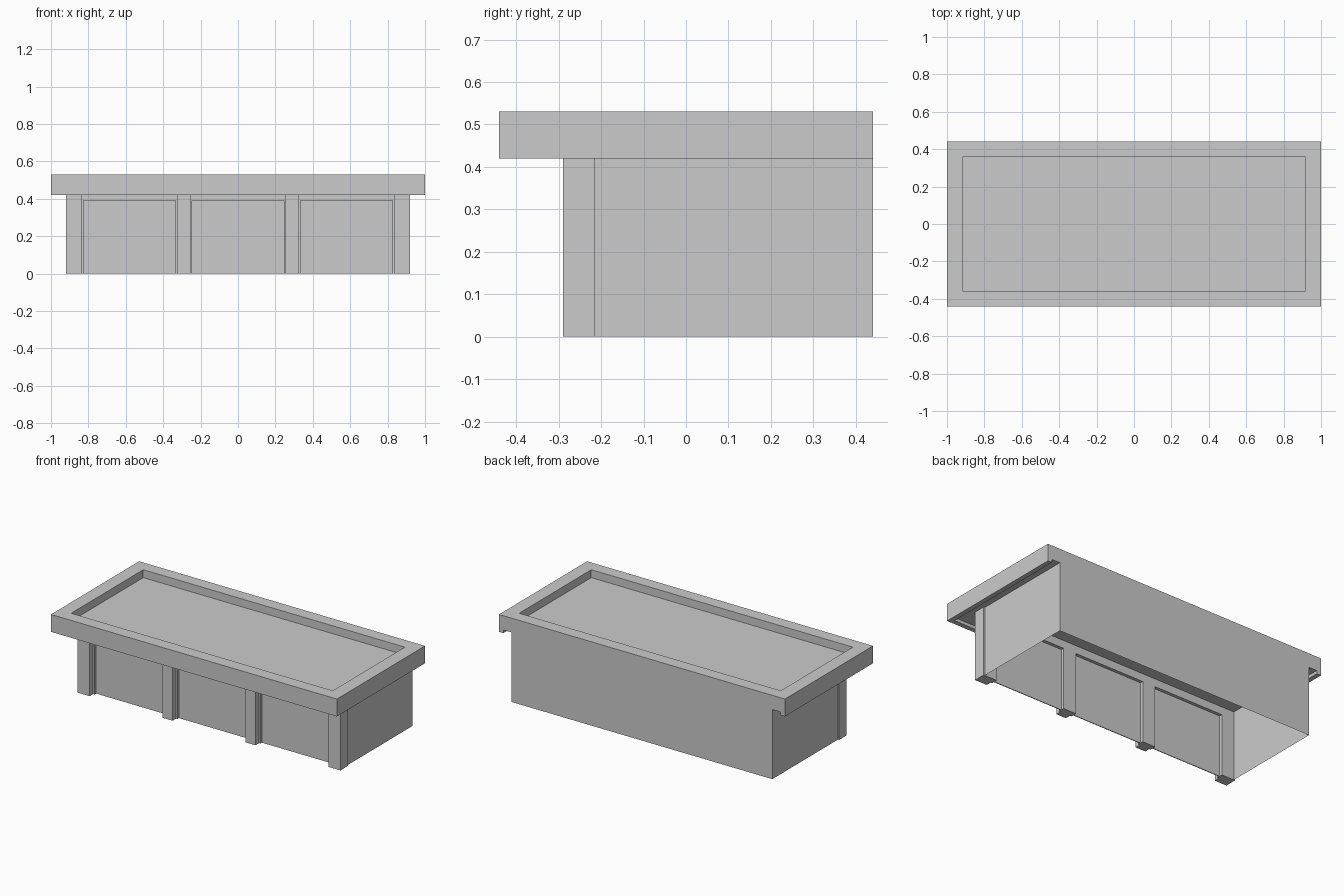
import bpy, bmesh

if "Cube" in bpy.data.objects:
    bpy.data.objects.remove(bpy.data.objects["Cube"])


def box(name, x, y, z):
    """Axis-aligned box from (min, max) pairs."""
    bm = bmesh.new()
    bmesh.ops.create_cube(bm, size=1)
    for v in bm.verts:
        for i, (lo, hi) in enumerate((x, y, z)):
            v.co[i] = lo if v.co[i] < 0 else hi
    me = bpy.data.meshes.new(name)
    bm.to_mesh(me)
    bm.free()
    ob = bpy.data.objects.new(name, me)
    bpy.context.collection.objects.link(ob)
    return ob


def extrude(name, pts, z0, z1, closed=True):
    """Plan outline pulled upward; open outlines make plain sheets."""
    bm = bmesh.new()
    vs = [bm.verts.new((px, py, z0)) for px, py in pts]
    if closed:
        geom = [bm.faces.new(vs)]
    else:
        geom = [bm.edges.new(p) for p in zip(vs, vs[1:])]
    ext = bmesh.ops.extrude_face_region(bm, geom=geom) if closed else \
        bmesh.ops.extrude_edge_only(bm, edges=geom)
    for v in ext["geom"]:
        if isinstance(v, bmesh.types.BMVert):
            v.co.z = z1
    if closed and len(bm.faces) == len(pts) + 1:
        bm.faces.new(vs)
    bmesh.ops.recalc_face_normals(bm, faces=bm.faces)
    me = bpy.data.meshes.new(name)
    bm.to_mesh(me)
    bm.free()
    ob = bpy.data.objects.new(name, me)
    bpy.context.collection.objects.link(ob)
    return ob


def cut(ob, cutter):
    mod = ob.modifiers.new("cut", 'BOOLEAN')
    mod.operation = 'DIFFERENCE'
    mod.solver = 'EXACT'
    mod.object = cutter
    cutter.hide_render = True
    cutter.display_type = 'WIRE'


UNDER = 0.44                                   # underside of the counter slab
FRONT, STEP, BACK = -0.29, -0.255, -0.215      # pillar depths

# Counter top: sunken surface above, hanging lip on front and sides below
top = box("counter_top", (-1, 1), (-0.44, 0.44), (0.42, 0.53))
cut(top, box("recess_cutter", (-0.915, 0.915), (-0.36, 0.36), (0.48, 0.6)))
cut(top, box("underside_cutter", (-0.97, 0.97), (-0.41, 0.6), (0.3, UNDER)))

# Sides and back: one thin sheet, open at the bottom
extrude("cabinet_walls", [(-0.912, BACK), (-0.912, 0.44), (0.912, 0.44), (0.912, BACK)],
        0, UNDER, closed=False)

# Inner pillars: narrow front on a wider frame
for side, cx in (("left", -0.29), ("right", 0.29)):
    pts = [(-0.035, FRONT), (0.035, FRONT), (0.035, STEP), (0.045, STEP),
           (0.045, BACK), (-0.045, BACK), (-0.045, STEP), (-0.035, STEP)]
    extrude(side + "_inner_pillar", [(cx + x, y) for x, y in pts], 0, UNDER)

# Corner pillars: stepped on the inner side only
for side, s in (("left", -1), ("right", 1)):
    pts = [(0.835, FRONT), (0.92, FRONT), (0.92, BACK), (0.825, BACK),
           (0.825, STEP), (0.835, STEP)]
    extrude(side + "_corner_pillar", [(s * x, y) for x, y in pts], 0, UNDER)

# Three front bays: recessed panel under a top rail
for label, x in (("left", (-0.825, -0.335)), ("middle", (-0.245, 0.245)),
                 ("right", (0.335, 0.825))):
    box(label + "_panel", x, (-0.24, -0.235), (0, 0.39))
    box(label + "_rail", x, (STEP, BACK), (0.39, UNDER))
